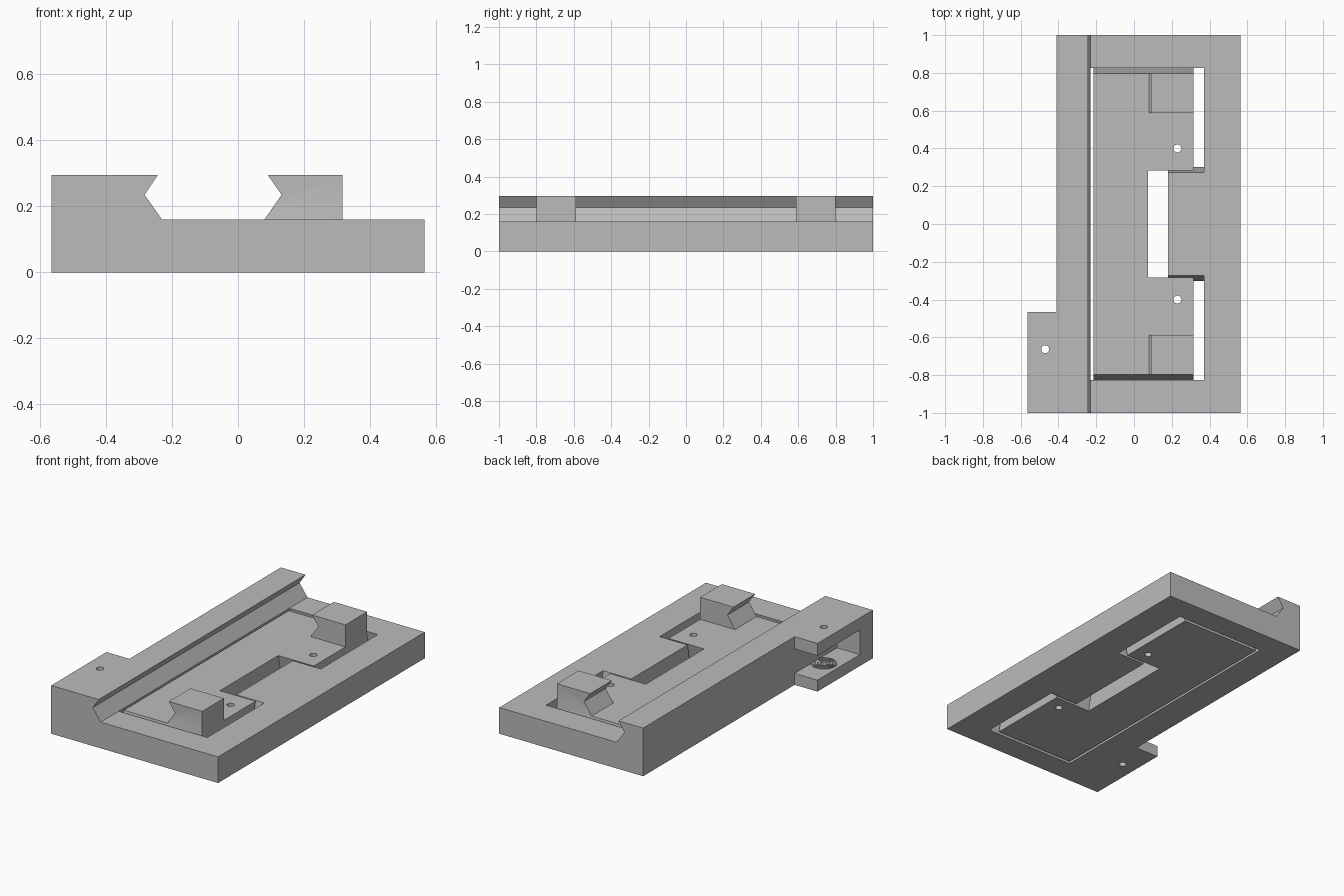
import bpy, bmesh, math
from mathutils import Matrix

if "Cube" in bpy.data.objects:
    bpy.data.objects.remove(bpy.data.objects["Cube"], do_unlink=True)

grey = bpy.data.materials.new("plain grey")
grey.use_nodes = True
grey.diffuse_color = (0.5, 0.5, 0.5, 1)
grey.node_tree.nodes["Principled BSDF"].inputs["Base Color"].default_value = (0.5, 0.5, 0.5, 1)


def finish(name, bm):
    bmesh.ops.recalc_face_normals(bm, faces=bm.faces)
    mesh = bpy.data.meshes.new(name)
    bm.to_mesh(mesh)
    bm.free()
    mesh.materials.append(grey)
    obj = bpy.data.objects.new(name, mesh)
    bpy.context.collection.objects.link(obj)
    return obj


def prism(name, outline, axis, lo, hi, slant=0.0):
    """Extrude a 2D outline; slant pushes the low end outward in y."""
    bm = bmesh.new()
    loops = []
    for t in (lo, hi):
        shift = slant * (HEIGHT - t)
        loop = []
        for u, v in outline:
            if axis == "z":
                p = (u, v + math.copysign(shift, v), t)
            else:
                p = (u, t, v)
            loop.append(bm.verts.new(p))
        loops.append(loop)
        bm.faces.new(loop)
    n = len(outline)
    for i in range(n):
        j = (i + 1) % n
        bm.faces.new((loops[0][i], loops[0][j], loops[1][j], loops[1][i]))
    return finish(name, bm)


def box(name, x0, x1, y0, y1, z0, z1):
    return prism(name, [(x0, y0), (x1, y0), (x1, y1), (x0, y1)], "z", z0, z1)


def cylinder(name, radius, depth, centre, along_x=False):
    bm = bmesh.new()
    bmesh.ops.create_cone(bm, cap_ends=True, segments=32, radius1=radius, radius2=radius, depth=depth)
    turn = Matrix.Rotation(math.pi / 2, 4, "Y") if along_x else Matrix()
    bm.transform(Matrix.Translation(centre) @ turn)
    return finish(name, bm)


def combine(target, tools, operation):
    bpy.context.view_layer.objects.active = target
    for tool in tools:
        mod = target.modifiers.new("combine", "BOOLEAN")
        mod.operation = operation
        mod.solver = "EXACT"
        mod.object = tool
        bpy.ops.object.modifier_apply(modifier=mod.name)


def mirrored(half):
    """Close a half outline by reflecting it in y."""
    return half + [(x, -y) for x, y in reversed(half)]


HEIGHT = 0.16
TOP = 0.295
SLANT = 0.22

# Base with its undercut fixed rail
base = prism("base", [(-0.41, 0), (0.565, 0), (0.565, HEIGHT), (-0.23, HEIGHT),
                      (-0.283, 0.235), (-0.243, TOP), (-0.41, TOP)], "y", -1, 1)
tab = box("tab", -0.565, -0.40, -1, -0.465, 0, TOP)
combine(base, [tab], "UNION")

# Cutters: sliding window, tab pocket, bolt holes, spring bores
window = prism("window_cutter", mirrored([(-0.23, -0.817), (0.37, -0.817), (0.37, -0.265), (0.18, -0.265)]),
               "z", -0.02, HEIGHT + 0.02, SLANT)
pocket = box("pocket_cutter", -0.6, -0.41, -0.875, -0.44, 0.07, 0.22)
tab_hole = cylinder("tab_hole_cutter", 0.021, 1, (-0.47, -0.663, 0))
springs = [cylinder("spring_cutter", 0.07, 0.35, (0.125, y, 0.08), True) for y in (-0.165, 0, 0.165)]
bolts = [cylinder("bolt_cutter", 0.021, 1, (0.23, y, 0)) for y in (-0.4, 0.4)]
combine(base, [window, pocket, tab_hole] + springs, "DIFFERENCE")

# Sliding plate with two clamp jaws
plate = prism("sliding_plate", mirrored([(-0.215, -0.798), (0.316, -0.798), (0.316, -0.282), (0.075, -0.282)]),
              "z", 0, HEIGHT, SLANT)
jaw_profile = [(0.08, 0.15), (0.316, 0.15), (0.316, TOP), (0.09, TOP), (0.132, 0.235), (0.08, HEIGHT)]
jaws = [prism("jaw", jaw_profile, "y", lo, lo + 0.21) for lo in (-0.798, 0.588)]
combine(plate, jaws, "UNION")
combine(plate, springs + bolts, "DIFFERENCE")

for tool in [tab, window, pocket, tab_hole] + springs + bolts + jaws:
    bpy.data.objects.remove(tool, do_unlink=True)

# Thin split rings around the tab hole
parts = [base, plate]
for k in range(3):
    inner = 0.032 + 0.016 * k
    angles = [math.radians(20 + 320 * i / 32) for i in range(33)]
    arc = [(inner + 0.008, a) for a in angles] + [(inner, a) for a in reversed(angles)]
    outline = [(-0.47 + r * math.cos(a), -0.663 + r * math.sin(a)) for r, a in arc]
    parts.append(prism("split_ring", outline, "z", 0.068, 0.076))

bpy.ops.object.select_all(action="DESELECT")
for obj in parts:
    obj.select_set(True)
bpy.context.view_layer.objects.active = base
bpy.ops.object.shade_smooth_by_angle(angle=math.radians(25))
